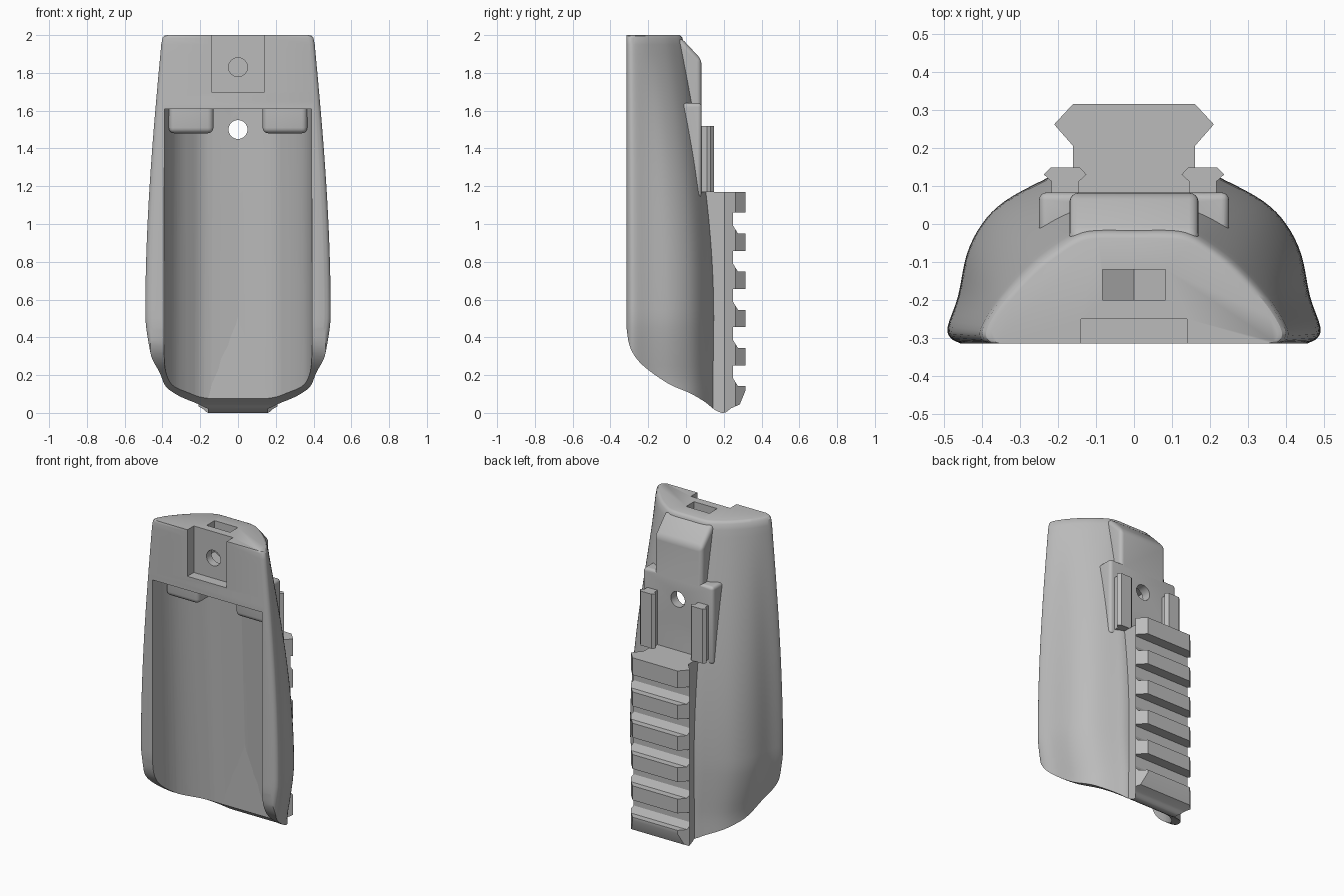
import bpy, bmesh, math
from mathutils import Vector

cube = bpy.data.objects.get("Cube")
if cube:
    bpy.data.objects.remove(cube, do_unlink=True)

grey = bpy.data.materials.new("plain_grey")
grey.use_nodes = True
COLOUR = (0.5, 0.5, 0.5, 1)
grey.diffuse_color = COLOUR
grey.node_tree.nodes["Principled BSDF"].inputs["Base Color"].default_value = COLOUR


def loft(name, rings):
    """Closed solid through matching rings of 3D points."""
    bm = bmesh.new()
    rows = [[bm.verts.new(p) for p in ring] for ring in rings]
    n = len(rows[0])
    for a, b in zip(rows, rows[1:]):
        for i in range(n):
            j = (i + 1) % n
            bm.faces.new((a[i], a[j], b[j], b[i]))
    bm.faces.new(rows[0])
    bm.faces.new(rows[-1])
    bmesh.ops.recalc_face_normals(bm, faces=bm.faces)
    mesh = bpy.data.meshes.new(name)
    bm.to_mesh(mesh)
    bm.free()
    mesh.materials.append(grey)
    obj = bpy.data.objects.new(name, mesh)
    bpy.context.collection.objects.link(obj)
    return obj


def prism(name, axis, points, lo, hi):
    """Extrude a 2D outline along an axis."""
    place = {"x": lambda a, u, v: (a, u, v),
             "y": lambda a, u, v: (u, a, v),
             "z": lambda a, u, v: (u, v, a)}[axis]
    return loft(name, [[place(a, u, v) for u, v in points] for a in (lo, hi)])


def box(name, x0, x1, y0, y1, z0, z1):
    return prism(name, "z", [(x0, y0), (x1, y0), (x1, y1), (x0, y1)], z0, z1)


def rod(name, z, radius, y0, y1):
    ring = [(radius * math.cos(k * math.tau / 32), z + radius * math.sin(k * math.tau / 32))
            for k in range(32)]
    return prism(name, "y", ring, y0, y1)


def bake(obj):
    bpy.context.view_layer.update()
    graph = bpy.context.evaluated_depsgraph_get()
    mesh = bpy.data.meshes.new_from_object(obj.evaluated_get(graph))
    obj.modifiers.clear()
    obj.data = mesh


def combine(obj, other, operation):
    other.hide_render = True
    mod = obj.modifiers.new("join", "BOOLEAN")
    mod.operation = operation
    mod.solver = "EXACT"
    mod.object = other
    bake(obj)
    bpy.data.objects.remove(other, do_unlink=True)


def bevel(obj, width):
    mod = obj.modifiers.new("round", "BEVEL")
    mod.width = width
    mod.segments = 4
    mod.limit_method = "ANGLE"
    bake(obj)
    return obj


def spline(points, steps=4):
    """Smooth curve through the points."""
    p = [Vector(q) for q in points]
    p = [p[0] * 2 - p[1]] + p + [p[-1] * 2 - p[-2]]
    out = []
    for a, b, c, d in zip(p, p[1:], p[2:], p[3:]):
        for k in range(steps):
            t = k / steps
            out.append(b + (c - a) * t / 2 + (a * 2 - b * 5 + c * 4 - d) * t * t / 2
                       + (b * 3 - a - c * 3 + d) * t ** 3 / 2)
    return out + [p[-2]]


def ring(half, z, sx=1, sy=1, base=-.315):
    """Mirror a half section into a full ring at a height."""
    right = [(x * sx, base + (y - base) * sy, z) for x, y in half]
    return right + [(-x, y, h) for x, y, h in reversed(right[:-1])]


# Body: an arched section that widens downward
top_half = spline([(.375, -.315), (.395, -.305), (.4, -.28), (.37, -.225), (.32, -.165),
                   (.26, -.105), (.2, -.06), (.15, -.03), (.1, -.02), (0, -.02)])
low_half = spline([(.455, -.315), (.482, -.3), (.49, -.27), (.463, -.19), (.44, -.08),
                   (.4, 0), (.34, .06), (.24, .115), (.16, .147), (0, .15)])


def body_ring(z, s=1):
    t = math.sin(math.pi / 2 * min(1, (2 - z) / 1.5))
    taper = 1 - .12 * (max(0, .5 - max(z, .17)) / .33) ** 1.3
    return ring([a.lerp(b, t) for a, b in zip(top_half, low_half)], z, s * taper, s)


rings = [body_ring(-.05 + k * .05) for k in range(41)]
rings += [body_ring(2 - .03 * (1 - math.sin(a)), 1 - .06 * (1 - math.cos(a)))
          for a in (math.radians(d) for d in (30, 60, 90))]
body = loft("shell_body", rings)

# Flat back plate and raised spine
combine(body, box("plate_cut", -.25, .25, .083, .4, 1.17, 1.8), "DIFFERENCE")
combine(body, bevel(box("back_plate", -.25, .25, -.04, .083, 1.14, 1.64), .02), "UNION")
spine = prism("spine", "x", [(-.1, 1.965), (-.025, 1.985), (.082, 1.87), (.082, 1.4), (-.1, 1.4)],
              -.17, .17)
combine(body, bevel(spine, .025), "UNION")

# Hollow front, keeping two rounded bosses at its upper end
cave_low = spline([(.39, -.4), (.39, -.24), (.37, -.12), (.33, -.04), (.26, .03), (.18, .075), (0, .095)])
cave_top = spline([(.39, -.4), (.388, -.27), (.365, -.19), (.32, -.125), (.26, -.07), (.17, -.01), (0, .025)])
cavity = loft("cavity", [ring(cave_low, -.1), ring(cave_top, 1.61)])
for side in (-1, 1):
    x0, x1 = sorted((side * .13, side * .367))
    boss = bevel(box("boss", x0, x1, -.22, .3, 1.48, 1.8), .03)
    combine(cavity, boss, "DIFFERENCE")
combine(body, cavity, "DIFFERENCE")

# Front notch, nut pocket and screw holes
combine(body, box("notch", -.14, .14, -.5, -.25, 1.7, 2.2), "DIFFERENCE")
combine(body, prism("nut_pocket", "y", [(-.083, 1.8), (0, 1.75), (.083, 1.8), (.083, 2.2), (-.083, 2.2)],
                    -.2, -.12), "DIFFERENCE")
combine(body, rod("blind_hole", 1.83, .05, -.3, -.1), "DIFFERENCE")
combine(body, rod("through_hole", 1.5, .05, -.15, .3), "DIFFERENCE")

# Accessory rail with chamfered head and cross slots
half = [(.16, .07), (.16, .205), (.21, .262), (.16, .316)]
rail = prism("accessory_rail", "z", half + [(-x, y) for x, y in reversed(half)], -.05, 1.17)
for k in range(5):
    z = 1.06 - k * .202
    low = z - .11
    combine(rail, prism("slot", "x", [(.5, z), (.25, z), (.25, low + .04), (.275, low), (.5, low)],
                        -.4, .4), "DIFFERENCE")

# Curved underside shared by body and rail
under = spline([(-.316, .46), (-.3, .36), (-.26, .285), (-.19, .22), (-.085, .15), (.02, .105),
                (.1, .058), (.153, .016), (.2, 0), (.24, .025)])
under = [tuple(p) for p in under] + [(.285, .045), (.32, .13), (.6, .13), (.6, -.5), (-.6, -.5), (-.6, .46)]
for part in (body, rail):
    combine(part, prism("underside_cut", "x", under, -1, 1), "DIFFERENCE")

# Two short side rails on the back plate
parts = [body, rail]
for side, label in ((1, "left"), (-1, "right")):
    outline = [(.145, .07), (.145, .112), (.125, .13), (.142, .148), (.22, .148),
               (.237, .13), (.217, .112), (.217, .07)]
    parts.append(prism(label + "_short_rail", "z", [(side * x, y) for x, y in outline], 1.17, 1.52))

# Smooth shading with crisp edges
bpy.ops.object.select_all(action="DESELECT")
for part in parts:
    part.select_set(True)
bpy.context.view_layer.objects.active = body
bpy.ops.object.shade_smooth_by_angle(angle=math.radians(30))
